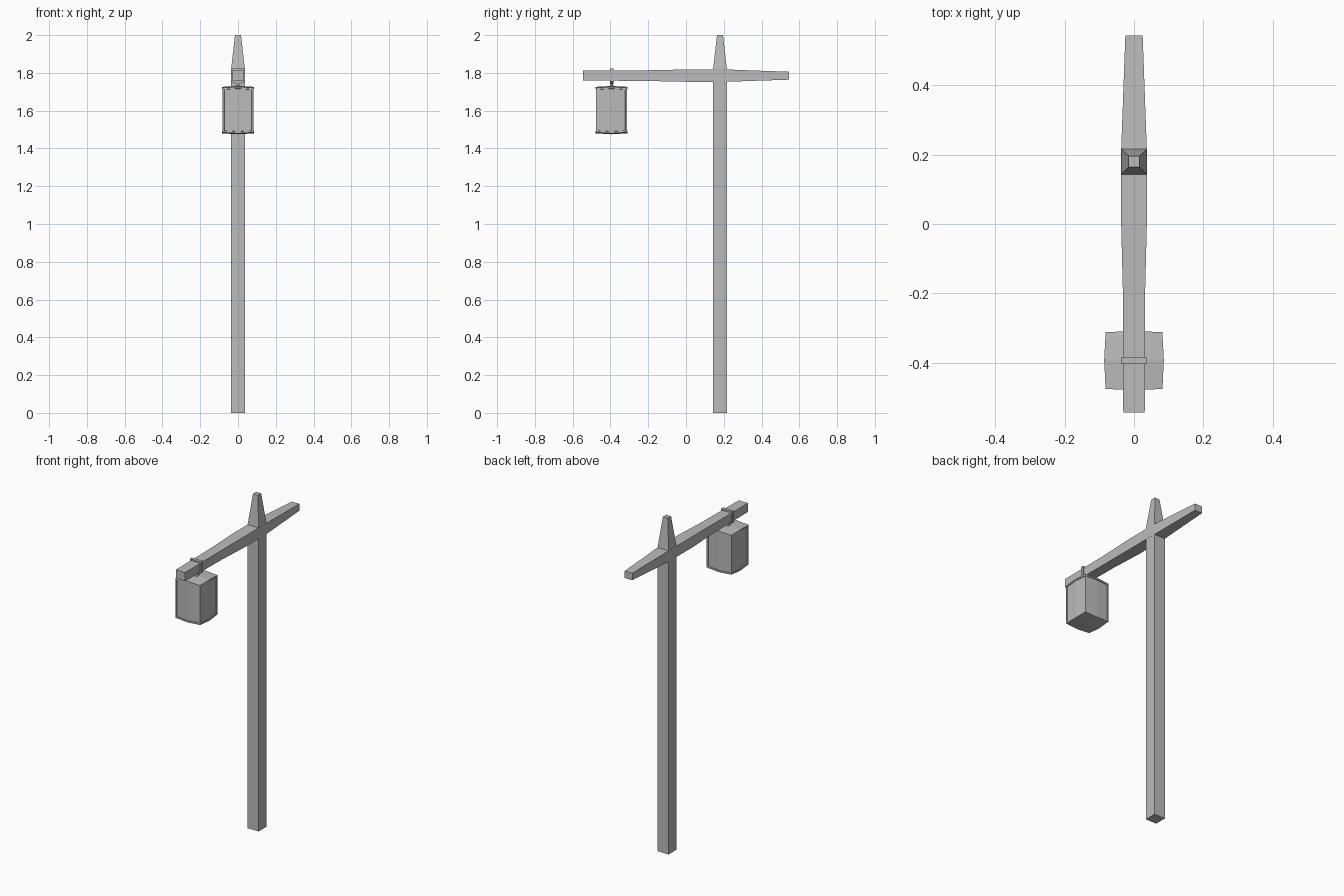
import bpy, bmesh

if "Cube" in bpy.data.objects:
    bpy.data.objects.remove(bpy.data.objects["Cube"])

grey = bpy.data.materials.new("mid grey")
grey.diffuse_color = (0.5, 0.5, 0.5, 1)
grey.use_nodes = True
grey.node_tree.nodes["Principled BSDF"].inputs["Base Color"].default_value = grey.diffuse_color


def finish(bm, name):
    bmesh.ops.recalc_face_normals(bm, faces=bm.faces)
    mesh = bpy.data.meshes.new(name)
    bm.to_mesh(mesh)
    bm.free()
    mesh.materials.append(grey)
    ob = bpy.data.objects.new(name, mesh)
    bpy.context.collection.objects.link(ob)
    return ob


def loft(name, rings):
    """Closed solid through rings that share a point count."""
    bm = bmesh.new()
    loops = [[bm.verts.new(p) for p in ring] for ring in rings]
    n = len(loops[0])
    for a, b in zip(loops, loops[1:]):
        for i in range(n):
            j = (i + 1) % n
            bm.faces.new((a[i], a[j], b[j], b[i]))
    bm.faces.new(loops[0])
    bm.faces.new(loops[-1])
    return finish(bm, name)


def level(y, z, h):
    """Horizontal square ring of half width h."""
    return [(-h, y - h, z), (h, y - h, z), (h, y + h, z), (-h, y + h, z)]


POST_Y, LAMP_Y = 0.18, -0.394

# Upright post with its tapered spire
loft("post", [level(POST_Y, z, h) for z, h in
              ((0, 0.0365), (1.82, 0.0365), (2.0, 0.016))])

# Cross arm, thickest around the post
loft("cross_arm", [[(-h, y, lo), (h, y, lo), (h, y, hi), (-h, y, hi)]
                   for y, h, lo, hi in (
    (-0.544, 0.031, 1.760, 1.812),
    (-0.20, 0.032, 1.757, 1.814),
    (0.0, 0.037, 1.753, 1.818),
    (0.215, 0.037, 1.753, 1.818),
    (0.544, 0.025, 1.764, 1.806))])

# Strap around the arm, narrowing to a point below
strap = [(-0.037, 1.822), (0.037, 1.822), (0.037, 1.754),
         (0.008, 1.742), (-0.008, 1.742), (-0.037, 1.754)]
loft("strap", [[(x, LAMP_Y + d, z) for x, z in strap] for d in (-0.009, 0.009)])

# Short hanger flaring onto the lantern roof
loft("hanger", [level(LAMP_Y, z, h) for z, h in
                ((1.725, 0.018), (1.737, 0.007), (1.75, 0.007))])

# Lantern body: gently swollen box with recessed side panels in a narrow frame
bm = bmesh.new()
bmesh.ops.create_cube(bm, size=2)
bmesh.ops.subdivide_edges(bm, edges=bm.edges[:], cuts=1, use_grid_fill=True)
bm.normal_update()
sides = [[f for f in bm.faces if f.normal[axis] * sign > 0.9]
         for axis in (0, 1) for sign in (-1, 1)]
for v in bm.verts:
    x, y, z = v.co
    v.co = (x * (0.082 + 0.004 * (1 - y * y)),
            LAMP_Y + y * (0.082 + 0.003 * (1 - x * x)),
            1.603 + z * (0.118 + 0.005 * (2 - x * x - y * y)))
bm.normal_update()
for faces in sides:
    bmesh.ops.inset_region(bm, faces=faces, thickness=0.009, depth=0,
                           use_even_offset=True)
    bmesh.ops.inset_region(bm, faces=faces, thickness=0.001, depth=-0.004,
                           use_even_offset=True)
finish(bm, "lantern")
